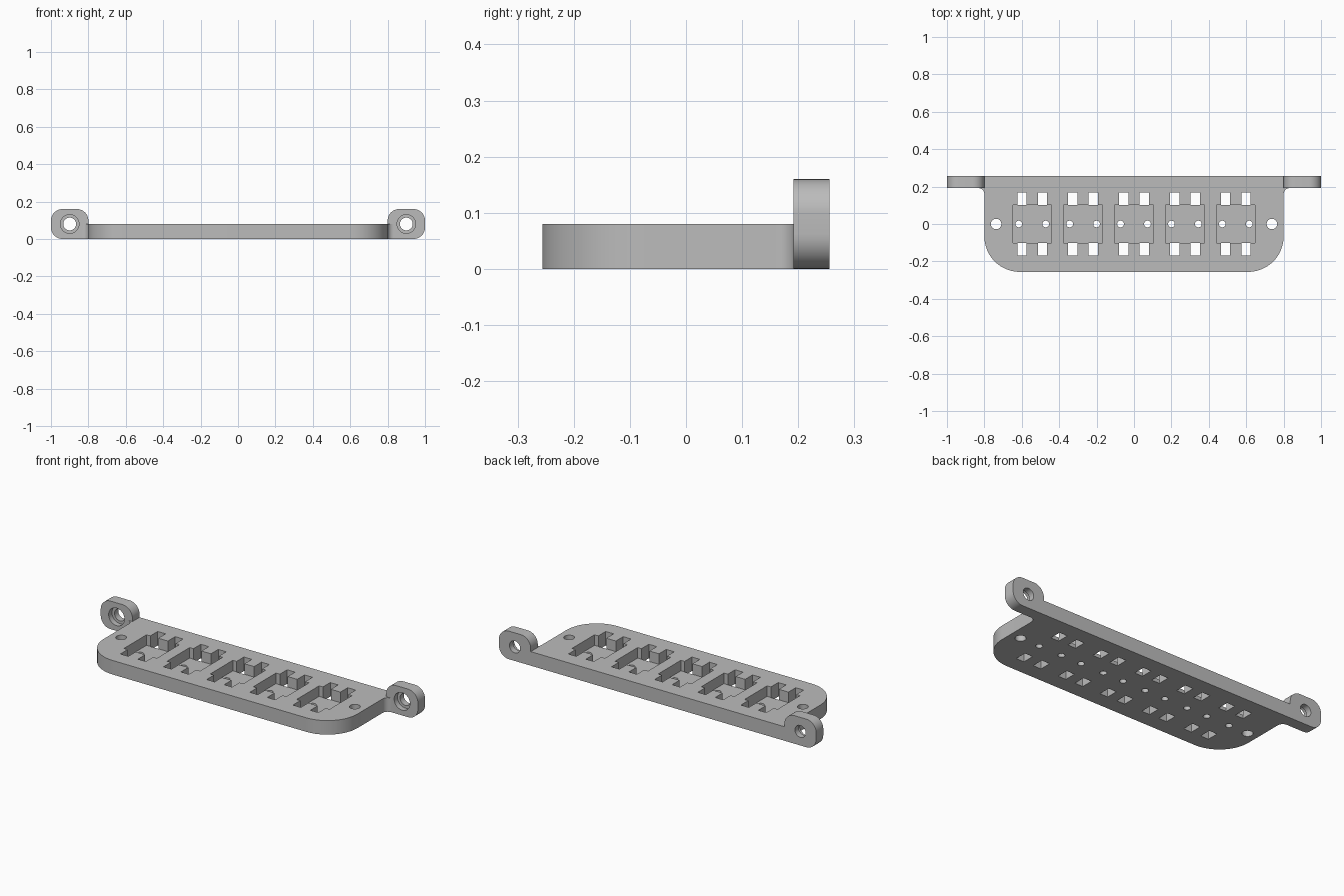
import bpy, bmesh, math
from mathutils import Matrix, Vector

if "Cube" in bpy.data.objects:
    bpy.data.objects.remove(bpy.data.objects["Cube"])

W, D, T = 0.80, 0.256, 0.08          # plate half width, half depth, thickness
EAR_Y, EAR_H = 0.192, 0.16           # ear front face, ear height
FLOOR = 0.02                         # thickness left under each pocket
EPS = 0.05

grey = bpy.data.materials.new("grey_plastic")
grey.diffuse_color = (0.5, 0.5, 0.5, 1)
grey.use_nodes = True
grey.node_tree.nodes["Principled BSDF"].inputs["Base Color"].default_value = grey.diffuse_color


def arc(cx, cy, r, a0, a1, n):
    return [(cx + r * math.cos(math.radians(a0 + (a1 - a0) * i / n)),
             cy + r * math.sin(math.radians(a0 + (a1 - a0) * i / n))) for i in range(n + 1)]


def prism(bm, points, offset):
    """Extrude a closed loop of 3D points along offset."""
    face = bm.faces.new([bm.verts.new(p) for p in points])
    out = bmesh.ops.extrude_face_region(bm, geom=[face])
    moved = [v for v in out["geom"] if isinstance(v, bmesh.types.BMVert)]
    bmesh.ops.translate(bm, verts=moved, vec=Vector(offset))


def box(bm, x0, x1, y0, y1, z0, z1):
    prism(bm, [(x0, y0, z0), (x1, y0, z0), (x1, y1, z0), (x0, y1, z0)], (0, 0, z1 - z0))


def cylinder_z(bm, x, y, r, z0, z1):
    prism(bm, [(px, py, z0) for px, py in arc(x, y, r, 0, 360, 32)[:-1]], (0, 0, z1 - z0))


def cylinder_y(bm, x, z, r, y0, y1):
    prism(bm, [(px, y0, pz) for px, pz in arc(x, z, r, 0, 360, 40)[:-1]], (0, y1 - y0, 0))


def make(name, bm, helper=False):
    bmesh.ops.recalc_face_normals(bm, faces=bm.faces[:])
    mesh = bpy.data.meshes.new(name)
    bm.to_mesh(mesh)
    bm.free()
    mesh.materials.append(grey)
    ob = bpy.data.objects.new(name, mesh)
    bpy.context.collection.objects.link(ob)
    ob.hide_render = helper
    return ob


# Plate outline: big front corners, small fillets running into the ears
R, F = 0.19, 0.032
right = arc(W - R, -D + R, R, -90, 0, 20)
right += arc(W + F, EAR_Y - F, F, 180, 90, 8) + [(W + F, D)]
outline = right + [(-x, y) for x, y in reversed(right)]
bm = bmesh.new()
prism(bm, [(x, y, 0) for x, y in outline], (0, 0, T))
plate = make("socket_plate", bm)

# Mounting ears: upright lugs, square only where they meet the plate
bm = bmesh.new()
r = 0.062
profile = [(W, 0)] + arc(1 - r, r, r, -90, 0, 12)
profile += arc(1 - r, EAR_H - r, r, 0, 90, 12) + arc(W + r, EAR_H - r, r, 90, 180, 12)
for s in (-1, 1):
    prism(bm, [(s * x, EAR_Y, z) for x, z in profile], (0, D - EAR_Y, 0))
ears = make("mounting_ears", bm, True)

# Blind cuts: five square pockets and the ear counterbores
centres = [i * 0.272 for i in range(-2, 3)]
bm = bmesh.new()
for cx in centres:
    box(bm, cx - 0.104, cx + 0.104, -0.102, 0.102, FLOOR, T + EPS)
for s in (-1, 1):
    cylinder_y(bm, s * 0.9, 0.08, 0.05, EAR_Y - EPS, EAR_Y + 0.03)
pockets = make("pocket_cutter", bm, True)

# Through cuts: four slots and two pin holes per pocket, screw holes, ear bores
bm = bmesh.new()
for cx in centres:
    for s in (-1, 1):
        x = cx + s * 0.055
        for y0, y1 in ((0.101, 0.168), (-0.168, -0.101)):
            box(bm, x - 0.025, x + 0.025, y0, y1, -EPS, T + EPS)
        cylinder_z(bm, cx + s * 0.072, 0, 0.018, -EPS, T + EPS)
for s in (-1, 1):
    cylinder_z(bm, s * 0.737, 0, 0.028, -EPS, T + EPS)
    cylinder_y(bm, s * 0.9, 0.08, 0.034, EAR_Y - EPS, D + EPS)
holes = make("hole_cutter", bm, True)

# Combine into one solid
bpy.context.view_layer.objects.active = plate
plate.select_set(True)
for ob, op in ((ears, 'UNION'), (pockets, 'DIFFERENCE'), (holes, 'DIFFERENCE')):
    mod = plate.modifiers.new(ob.name, 'BOOLEAN')
    mod.operation, mod.object, mod.solver = op, ob, 'EXACT'
    bpy.ops.object.modifier_apply(modifier=mod.name)
    bpy.data.objects.remove(ob)

bpy.ops.object.shade_smooth_by_angle(angle=math.radians(30))
